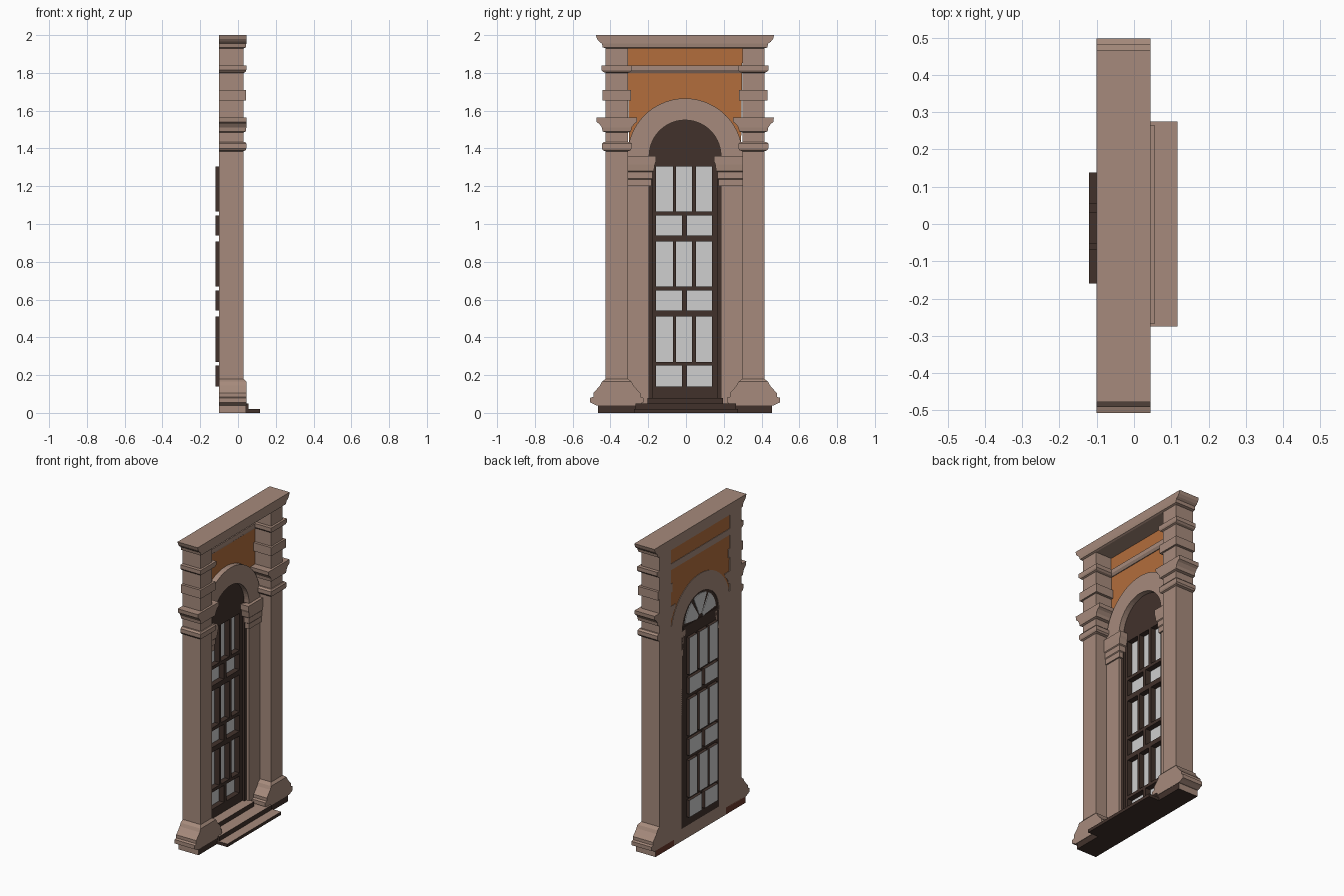
import bpy, bmesh, math

if "Cube" in bpy.data.objects:
    bpy.data.objects.remove(bpy.data.objects["Cube"])

C = -0.005          # y of the doorway's centre line
BACK = -0.10        # flat rear plane
SPRING = 1.36       # height of the arch springing

def mat(name, rgb):
    m = bpy.data.materials.new(name)
    m.diffuse_color = (*rgb, 1)
    m.use_nodes = True
    m.node_tree.nodes["Principled BSDF"].inputs["Base Color"].default_value = m.diffuse_color
    return m

STONE = mat("tan stone", (0.38, 0.255, 0.2))
DARK = mat("dark brown", (0.053, 0.031, 0.024))
ORANGE = mat("orange plaster", (0.45, 0.155, 0.045))
GLASS = mat("pale grey glass", (0.62, 0.62, 0.62))
RED = mat("red brown", (0.14, 0.04, 0.025))

def finish(bm, name, mats, rule=None):
    bmesh.ops.recalc_face_normals(bm, faces=bm.faces)
    bm.normal_update()
    if rule:
        for f in bm.faces:
            f.material_index = rule(f.normal)
    me = bpy.data.meshes.new(name)
    bm.to_mesh(me)
    bm.free()
    for m in mats:
        me.materials.append(m)
    ob = bpy.data.objects.new(name, me)
    bpy.context.collection.objects.link(ob)
    return ob

def loft(name, rings, mats, rule=None):
    """Stack of rectangles (z, x0, x1, y0, y1) skinned into a solid."""
    bm = bmesh.new()
    vs = [[bm.verts.new(p) for p in ((a, c, z), (b, c, z), (b, d, z), (a, d, z))]
          for z, a, b, c, d in rings]
    for lo, hi in zip(vs, vs[1:]):
        for i in range(4):
            j = (i + 1) % 4
            bm.faces.new((lo[i], lo[j], hi[j], hi[i]))
    bm.faces.new(vs[0])
    bm.faces.new(vs[-1])
    return finish(bm, name, mats, rule)

def box(name, x0, x1, y0, y1, z0, z1, mats, rule=None):
    return loft(name, [(z0, x0, x1, y0, y1), (z1, x0, x1, y0, y1)], mats, rule)

def moulded(name, profile, x1, y0, y1, mats, dxmax=0.014):
    """Shaft whose profile (z, offset) swells to the sides and front."""
    return loft(name, [(z, BACK, x1 + min(dxmax, o * 0.7), y0 - o, y1 + o)
                       for z, o in profile], mats)

def prism(name, pts, x0, x1, mats):
    """Outline in (y, z) extruded along x."""
    bm = bmesh.new()
    a = [bm.verts.new((x0, y, z)) for y, z in pts]
    b = [bm.verts.new((x1, y, z)) for y, z in pts]
    bm.faces.new(a)
    bm.faces.new(b)
    for i in range(len(a)):
        j = (i + 1) % len(a)
        bm.faces.new((a[i], a[j], b[j], b[i]))
    return finish(bm, name, mats)

def arc(r, a0=0, a1=180, n=28, z=SPRING):
    return [(C + r * math.cos(math.radians(a0 + (a1 - a0) * i / n)),
             z + r * math.sin(math.radians(a0 + (a1 - a0) * i / n))) for i in range(n + 1)]

# Piers with base, bands and capital
pier = [(0.04, 0.05), (0.05, 0.07), (0.055, 0.082), (0.08, 0.082), (0.085, 0.066),
        (0.105, 0.066), (0.12, 0.052), (0.145, 0.03), (0.165, 0.02), (0.18, 0),
        (1.385, 0), (1.39, 0.014), (1.4, 0.021), (1.425, 0.021), (1.435, 0.01), (1.435, 0),
        (1.485, 0), (1.49, 0.017), (1.51, 0.02), (1.53, 0.034), (1.54, 0.048),
        (1.565, 0.05), (1.565, 0),
        (1.655, 0), (1.655, 0.017), (1.71, 0.017), (1.71, 0),
        (1.8, 0), (1.805, 0.014), (1.815, 0.023), (1.84, 0.023), (1.84, 0), (1.94, 0)]
# Inner columns carrying the arch
column = [(0.05, 0), (1.2, 0), (1.2, 0.012), (1.235, 0.012), (1.24, 0.018), (1.275, 0.018),
          (1.28, 0.025), (1.315, 0.03), (1.33, 0.036), (SPRING, 0.036)]
for s, side in ((-1, "left"), (1, "right")):
    y0, y1 = sorted((C + s * 0.303, C + s * 0.42))
    moulded(side + "_pier", pier, 0.03, y0, y1, [STONE])
    y0, y1 = sorted((C + s * 0.19, C + s * 0.303))
    moulded(side + "_arch_column", column, -0.05, y0, y1, [STONE], 0.02)
    # Footing: dark front and underside, red-brown rear, stone ends
    y0, y1 = sorted((C + s * 0.25, C + s * 0.46))
    box(side + "_footing", BACK, 0.042, y0, y1, 0, 0.045, [STONE, DARK, RED],
        lambda n: 2 if n.x < -.5 else 1 if n.x > .5 or n.z < -.5 else 0)
    # Door casing
    y0, y1 = sorted((C + s * 0.172, C + s * 0.192))
    box(side + "_door_casing", BACK, -0.07, y0, y1, 0.08, SPRING, [DARK])

# Top cornice
moulded("cornice", [(1.93, 0), (1.935, 0.016), (1.955, 0.02), (1.965, 0.034),
                    (1.98, 0.046), (2.0, 0.052)], 0.03, C - 0.42, C + 0.42, [STONE])

# Arch ring, plaster panel above it, and the bar across the panel
prism("arch_ring", arc(0.305) + arc(0.19)[::-1], BACK, -0.05, [STONE])
prism("plaster_panel", [(C + 0.304, 1.94)] + arc(0.296) + [(C - 0.304, 1.94)],
      -0.097, -0.085, [ORANGE])
loft("panel_bar", [(1.8, BACK, -0.08, C - 0.304, C + 0.304),
                   (1.815, BACK, -0.07, C - 0.304, C + 0.304),
                   (1.84, BACK, -0.07, C - 0.304, C + 0.304)], [STONE])

# Fanlight: dark half disc with glass wedges on the rear
prism("fanlight", arc(0.192), -0.096, -0.085, [DARK])
for k in range(3):
    a = 8 + k * 58
    prism("fanlight_pane", arc(0.16, a, a + 48, 10, 1.375) + arc(0.03, a, a + 48, 4, 1.375)[::-1],
          BACK, -0.0955, [GLASS])

# Steps and sill: stone treads, dark risers
tread = lambda n: 0 if n.z > .5 or n.x < -.5 else 1
box("lower_step", 0.0, 0.117, -0.275, 0.275, 0, 0.02, [STONE, DARK], tread)
box("upper_step", BACK, 0.055, -0.268, 0.265, 0, 0.05, [STONE, DARK], tread)
box("door_sill", BACK, -0.02, C - 0.2, C + 0.2, 0.05, 0.08, [STONE, DARK], tread)

# Door: rows of (bottom, top, panes); rails and mullions fill between them
three = [(-0.159, -0.069), (-0.053, 0.032), (0.053, 0.138)]
two = [(-0.159, -0.021), (0.005, 0.138)]
rows = [(0.14, 0.25, two), (0.27, 0.51, three), (0.541, 0.647, two),
        (0.668, 0.907, three), (0.94, 1.045, two), (1.066, 1.305, three)]
F = -0.085          # front of the door leaf
box("door_stile", BACK, F, C - 0.175, -0.159, 0.08, 1.38, [DARK])
box("door_stile", BACK, F, 0.138, C + 0.175, 0.08, 1.38, [DARK])
edges = [0.08] + [v for r in rows for v in r[:2]] + [1.38]
for z0, z1 in zip(edges[::2], edges[1::2]):
    box("door_rail", BACK, F, -0.159, 0.138, z0, z1, [DARK])

def pane(y0, y1, z0, z1):
    """Pocket open to the front: dark sides, glass at the rear."""
    bm = bmesh.new()
    ring = ((y0, z0), (y1, z0), (y1, z1), (y0, z1))
    a = [bm.verts.new((-0.12, y, z)) for y, z in ring]
    b = [bm.verts.new((BACK, y, z)) for y, z in ring]
    bm.faces.new(a)
    for i in range(4):
        j = (i + 1) % 4
        bm.faces.new((a[i], a[j], b[j], b[i]))
    finish(bm, "door_pane", [DARK, GLASS], lambda n: 1 if abs(n.x) > .5 else 0)

for z0, z1, cols in rows:
    for y0, y1 in cols:
        pane(y0, y1, z0, z1)
    for l, r in zip(cols, cols[1:]):
        box("door_mullion", BACK, F, l[1], r[0], z0, z1, [DARK])
